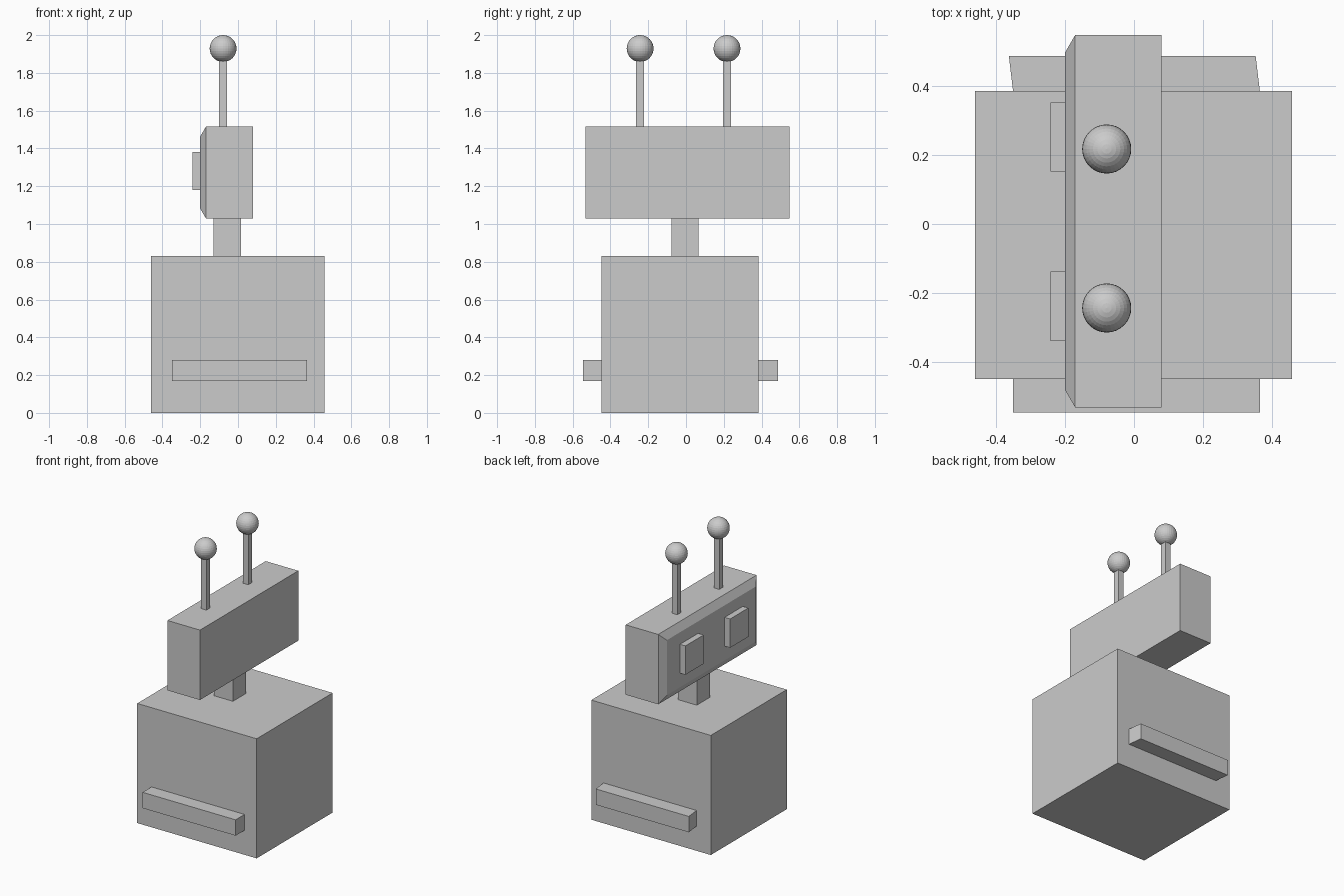
import bpy, bmesh
from mathutils import Vector

if "Cube" in bpy.data.objects:
    bpy.data.objects.remove(bpy.data.objects["Cube"])


def link(name, bm):
    mesh = bpy.data.meshes.new(name)
    bm.normal_update()
    bm.to_mesh(mesh)
    bm.free()
    obj = bpy.data.objects.new(name, mesh)
    bpy.context.collection.objects.link(obj)
    return obj


def box_bm(x, y, z):
    """Box from (min, max) ranges on each axis."""
    bm = bmesh.new()
    bmesh.ops.create_cube(bm, size=1)
    for v in bm.verts:
        v.co = Vector(r[0] if c < 0 else r[1] for c, r in zip(v.co, (x, y, z)))
    bm.normal_update()
    return bm


def box(name, x, y, z):
    return link(name, box_bm(x, y, z))


# Body and neck
box("body", (-0.46, 0.457), (-0.448, 0.385), (0, 0.83))
box("neck", (-0.13, 0.015), (-0.077, 0.067), (0.83, 1.03))

# Side bars; the rear one leans slightly towards -x
BAR_X, BAR_Z = (-0.35, 0.364), (0.17, 0.28)
box("front_bar", BAR_X, (-0.546, -0.448), BAR_Z)
bm = box_bm(BAR_X, (0.385, 0.486), BAR_Z)
for v in bm.verts:
    if v.co.y > 0.45:
        v.co.x -= 0.012
link("rear_bar", bm)

# Head with a raised, chamfered face plate on -x
bm = box_bm((-0.17, 0.08), (-0.531, 0.547), (1.03, 1.515))
bm.faces.ensure_lookup_table()
face = next(f for f in bm.faces if f.normal.x < -0.9)
bmesh.ops.inset_region(bm, faces=[face], thickness=0.073)
for v in face.verts:
    v.co.x = -0.20
link("head", bm)

# Eyes, antenna rods and antenna balls
for side, eye_y, rod_y in (("right", -0.238, -0.243), ("left", 0.252, 0.217)):
    box(side + "_eye", (-0.242, -0.20), (eye_y - 0.1, eye_y + 0.1), (1.18, 1.38))
    box(side + "_antenna", (-0.10, -0.058), (rod_y - 0.021, rod_y + 0.021), (1.515, 1.88))
    bm = bmesh.new()
    bmesh.ops.create_uvsphere(bm, u_segments=32, v_segments=16, radius=0.071)
    bmesh.ops.translate(bm, verts=bm.verts, vec=(-0.079, rod_y, 1.929))
    link(side + "_antenna_ball", bm)
